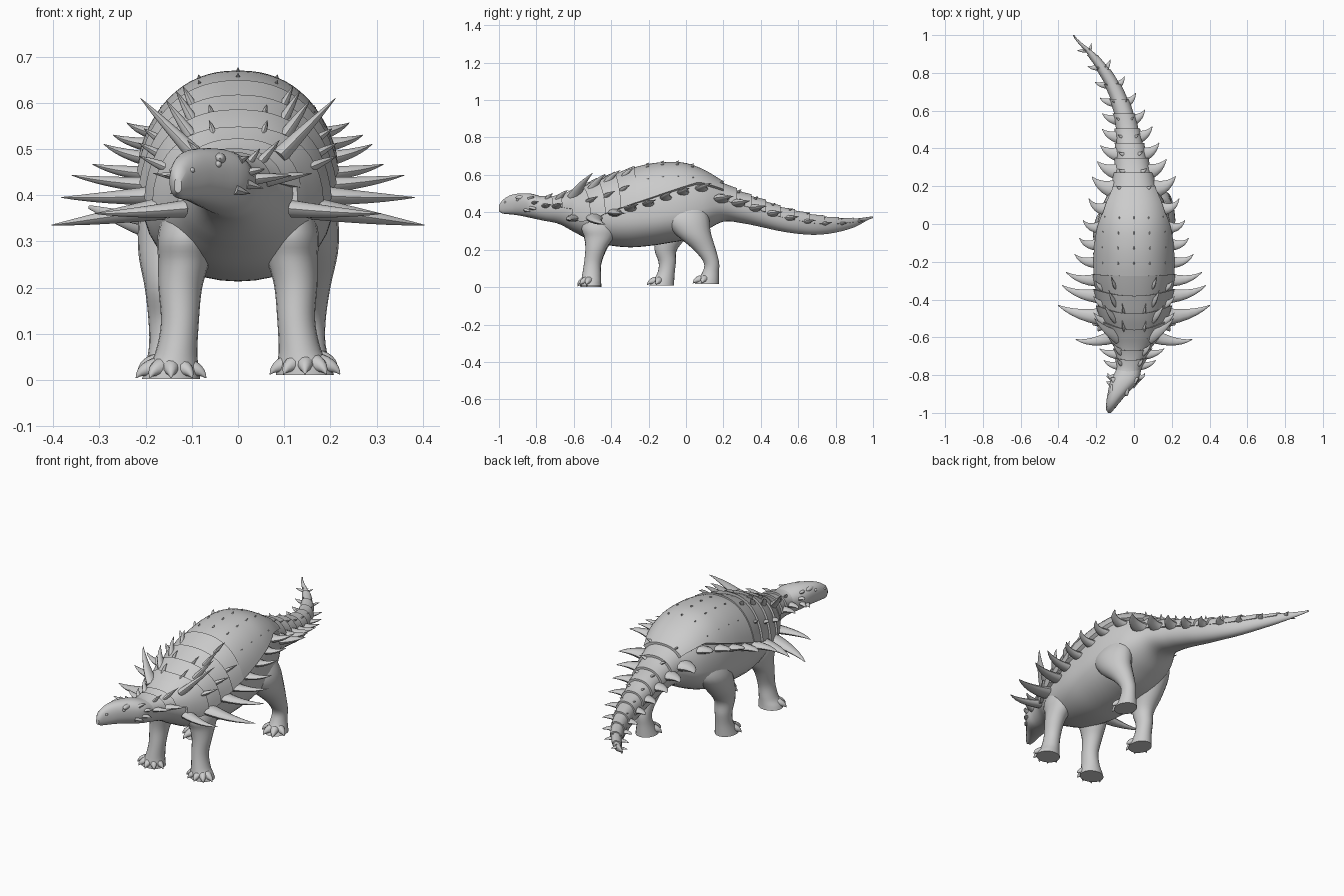
import bpy, bmesh, math
from mathutils import Vector as V

if "Cube" in bpy.data.objects:
    bpy.data.objects.remove(bpy.data.objects["Cube"])

hide = bpy.data.materials.new("grey hide")
hide.diffuse_color = (0.6, 0.6, 0.6, 1)
hide.use_nodes = True
hide.node_tree.nodes["Principled BSDF"].inputs["Base Color"].default_value = hide.diffuse_color


def finish(name, bm, angle=40):
    bmesh.ops.recalc_face_normals(bm, faces=bm.faces[:])
    me = bpy.data.meshes.new(name)
    bm.to_mesh(me)
    bm.free()
    me.materials.append(hide)
    ob = bpy.data.objects.new(name, me)
    bpy.context.collection.objects.link(ob)
    bpy.ops.object.select_all(action='DESELECT')
    ob.select_set(True)
    bpy.context.view_layer.objects.active = ob
    bpy.ops.object.shade_smooth_by_angle(angle=math.radians(angle))
    return ob


def spline(keys, t):
    """Smooth interpolation through a list of number tuples, t in 0..len-1."""
    n = len(keys) - 1
    i = min(int(t), n - 1)
    f = t - i
    p = [keys[max(0, min(n, i + k))] for k in (-1, 0, 1, 2)]
    return [b + f * ((c - a) / 2 + f * (a - 2.5 * b + 2 * c - d / 2
            + f * (1.5 * (b - c) + (d - a) / 2))) for a, b, c, d in zip(*p)]


def loft(bm, rings, closed=True):
    vs = [[bm.verts.new(p) for p in r] for r in rings]
    n = len(vs[0])
    for a, b in zip(vs, vs[1:]):
        for j in range(n if closed else n - 1):
            k = (j + 1) % n
            bm.faces.new((a[j], a[k], b[k], b[j]))
    if closed:
        bm.faces.new(vs[0])
        bm.faces.new(vs[-1])


def ball(bm, c, r):
    made = bmesh.ops.create_uvsphere(bm, u_segments=14, v_segments=8, radius=1)
    for v in made['verts']:
        v.co = V([v.co[i] * r[i] + c[i] for i in range(3)])


def spike(bm, base, tip, r, bend=(0, 0, 0), flat=0.55, wide=V((0, 1, 0))):
    """Curved horn, wide along one direction and flattened across it."""
    base, tip = V(base), V(tip)
    mid = (base + tip) / 2 + V(bend)
    rings = []
    for i in range(7):
        t = i / 6
        c = base * (1 - t) ** 2 + mid * 2 * t * (1 - t) + tip * t * t
        d = ((mid - base) * (1 - t) + (tip - mid) * t).normalized()
        u = (wide - d * wide.dot(d)).normalized()
        w = d.cross(u)
        s = r * max(0.04, (1 - t) ** 0.85)
        rings.append([c + u * s * math.cos(a) + w * s * flat * math.sin(a)
                      for a in [k * math.tau / 10 for k in range(10)]])
    loft(bm, rings)


# Cross-sections from snout to tail: y, centre x, half width, top, widest height, bottom
SEC = [(-1.0, -.13, .008, .438, .42, .405), (-.985, -.128, .02, .462, .43, .394),
       (-.95, -.113, .034, .487, .435, .39), (-.90, -.088, .052, .50, .445, .384),
       (-.83, -.05, .074, .50, .44, .37),
       (-.76, -.025, .066, .483, .43, .355), (-.68, -.01, .085, .487, .42, .338),
       (-.60, 0, .125, .515, .40, .295), (-.50, 0, .165, .56, .38, .245),
       (-.40, 0, .185, .595, .37, .222), (-.30, 0, .2, .626, .37, .213),
       (-.20, 0, .205, .65, .375, .22), (-.10, 0, .205, .66, .385, .235),
       (0, 0, .195, .653, .40, .255), (.10, 0, .168, .615, .42, .30),
       (.20, 0, .118, .555, .44, .35), (.30, -.008, .09, .505, .42, .342),
       (.40, -.02, .073, .468, .395, .322), (.50, -.035, .06, .43, .365, .30),
       (.60, -.058, .05, .405, .345, .285), (.70, -.095, .042, .383, .33, .28),
       (.80, -.15, .034, .37, .33, .292), (.90, -.225, .022, .366, .343, .32),
       (1.0, -.32, .004, .378, .373, .369)]


def section(y):
    for i in range(len(SEC) - 1):
        if y <= SEC[i + 1][0]:
            break
    return spline(SEC, i + (y - SEC[i][0]) / (SEC[i + 1][0] - SEC[i][0]))


def skin(y, a, off=0.0):
    """Point on the body at angle a (90 degrees is the back), pushed out by off."""
    _, x, w, top, mid, bot = section(y)
    h = top - mid if math.sin(a) > 0 else mid - bot
    e = .88                           # slightly squared skull and back
    if math.sin(a) < 0 and y > -.78:
        e = .95
    full = lambda v: math.copysign(abs(v) ** e, v)
    return V((x + (w + off) * full(math.cos(a)), y, mid + (h + off) * full(math.sin(a))))


# Head, trunk and tail
bm = bmesh.new()
loft(bm, [[skin(-1 + 2 * i / 110, k * math.tau / 36) for k in range(36)] for i in range(111)])
finish("body", bm)


def plate(bm, y0, y1, a0, o0, o1, lean=0.0, n=6, flare=0.0):
    """Armour over the back from angle a0 (a function of y), rim folded into the hide."""
    rings = []
    for i in range(n + 3):
        f = max(0, min(1, (i - 1) / n))
        y = y0 + (y1 - y0) * f
        off = -.012 if i in (0, n + 2) else o0 + (o1 - o0) * f
        s = a0(y)
        r = []
        for k in range(29):
            a = s + (math.pi - 2 * s) * max(0, min(1, (k - 1) / 26))
            o = -.012 if k in (0, 28) else off + flare * (1 - math.sin(a)) * (off > 0)
            r.append(skin(y - lean * math.sin(a) ** 2, a, o))
        rings.append(r)
    loft(bm, rings, False)


def trunk_edge(y):
    z = .455 + .33 * (y + .2) if y > -.2 else .455 + .3 * (y + .2)
    _, _, _, top, mid, _ = section(y)
    return math.asin(max(-.3, min(.6, (z - mid) / (top - mid))))


# Domed hip shield and overlapping neck, shoulder and tail bands
bm = bmesh.new()
plate(bm, -.28, .2, trunk_edge, .008, .012, n=24, flare=.014)
finish("hip_shield", bm, 50)
bm = bmesh.new()
for y0, y1, lean in ((-.61, -.51, .05), (-.53, -.43, .045), (-.45, -.345, .035), (-.37, -.265, .01)):
    plate(bm, y0, y1, trunk_edge, .002, .016, lean, flare=.008)
finish("shoulder_bands", bm, 35)
bm = bmesh.new()
for y0, y1 in ((-.77, -.71), (-.72, -.66), (-.67, -.60)):
    plate(bm, y0, y1, lambda y: .1, .0, .012, .01)
finish("neck_bands", bm, 35)
bm = bmesh.new()
for i in range(9):
    y = .19 + .078 * i
    plate(bm, y, y + .082, lambda y: .15, .0, .012 - .0008 * i)
finish("tail_bands", bm, 35)

# Long side spikes: base x, y, z, tip x, y, z, radius
bm = bmesh.new()
for bx, by, bz, tx, ty, tz, r in (
        (.12, -.60, .37, .31, -.61, .36, .035), (.14, -.49, .375, .403, -.43, .335, .05),
        (.16, -.38, .40, .382, -.325, .395, .043), (.17, -.295, .42, .36, -.255, .443, .038),
        (.18, -.20, .445, .315, -.16, .467, .036), (.175, -.105, .475, .29, -.075, .51, .036),
        (.165, -.015, .505, .27, .02, .53, .036), (.14, .08, .525, .24, .135, .556, .038)):
    for s in (-1, 1):
        spike(bm, (s * bx, by, bz), (s * tx, ty, tz), r, (s * .02, -.035, -.005))
finish("side_spikes", bm)

# Tail spikes, shrinking towards the tip, with a small pair above each
bm = bmesh.new()
for i in range(9):
    y = .185 + .092 * i
    size = 1.1 - i / 10
    g = (section(y + .02)[1] - section(y - .02)[1]) / .04
    for a, k in ((.25, 1), (math.pi - .25, 1), (1.1, .3), (math.pi - 1.1, .3)):
        q = size * k
        p = skin(y, a, -.01 * k)
        s = 1 if math.cos(a) > 0 else -1
        up = .12 if k == 1 else .6
        out = V((s, g * -s * .6, up)) * (.1 * q) + V((g, 1, 0)) * (.06 * q)
        spike(bm, p, p + out, .044 * q, (s * .012 * q, -.022 * q, 0))
finish("tail_spikes", bm)

# Raised spikes on the neck and shoulders: y, angle, length, radius, lean back
bm = bmesh.new()
for y, a, l, r, b in (
        (-.60, .80, .18, .036, .10), (-.50, .95, .10, .028, .07), (-.42, 1.05, .08, .024, .07),
        (-.33, 1.10, .055, .02, .05), (-.52, .40, .08, .026, .05), (-.43, .50, .07, .024, .05),
        (-.34, .60, .055, .022, .04), (-.68, .85, .07, .022, .05), (-.74, .90, .045, .018, .03),
        (-.56, 1.25, .045, .02, .05), (-.47, 1.3, .04, .018, .05),
        (-.69, .15, .10, .028, .03), (-.75, .10, .08, .024, .03), (-.81, .20, .035, .018, .02)):
    for s in (0, 1):
        ang = math.pi - a if s else a
        p = skin(y, ang, -.008)
        d = V((math.cos(ang), 0, math.sin(ang)))
        spike(bm, p, p + d * l + V((0, b, 0)), r, d * .01 + V((0, -.015, 0)))
finish("shoulder_spikes", bm)

# Tiny studs over the hip shield
bm = bmesh.new()
for i in range(4):
    y = -.21 + .08 * i
    for a in (.75, 1.22, math.pi / 2, math.pi - 1.22, math.pi - .75):
        p = skin(y, a, .006)
        spike(bm, p, p + V((math.cos(a) * .011, .012, math.sin(a) * .011)), .008, flat=.6)
finish("shield_studs", bm)

# Eyes, brow ridges, nostrils and cheek horns
bm = bmesh.new()
for s in (0, 1):
    side = lambda a: math.pi - a if s else a
    ball(bm, skin(-.9, side(.4), -.004), (.008, .01, .008))
    ball(bm, skin(-.88, side(.75), -.008), (.013, .032, .012))
    ball(bm, skin(-.965, side(.5), -.004), (.007, .009, .006))
    for y, a, l in ((-.85, -.5, .035), (-.82, -.2, .04), (-.83, .7, .025)):
        p = skin(y, side(a), -.012)
        spike(bm, p, p + V((-l if s else l, .015, -.01 if a < 0 else .012)), .022)
finish("face_details", bm)


# Legs: rows of x, y, z, half width, half depth; feet carry low spread toes
def leg(name, side, rows, toes):
    bm = bmesh.new()
    n = (len(rows) - 1) * 5
    rings = []
    for i in range(n + 1):
        x, y, z, rx, ry = spline(rows, i / 5)
        rings.append([V((side * (x + rx * math.cos(a)), y + ry * math.sin(a), z))
                      for a in [k * math.tau / 20 for k in range(20)]])
    loft(bm, rings)
    x, y, z, rx, ry = rows[-1]
    for k in range(toes):
        a = math.radians(-160 + 140 * k / (toes - 1))
        d = V((side * math.cos(a), math.sin(a), 0))
        c = V((side * x, y, z + .008))
        knuckle = c + V((d.x * rx, d.y * ry, 0)) * .62
        spike(bm, knuckle + V((0, 0, .016)), c + V((d.x * rx, d.y * ry, 0)) * 1.28 - V((0, 0, .006)),
              .022, V((d.x * .01, d.y * .01, .008)), 1.0, V((-d.y, d.x, 0)))
    finish(name, bm, 50)


front = [(.10, -.44, .40, .055, .09), (.112, -.46, .32, .062, .098), (.117, -.465, .265, .056, .078),
         (.125, -.482, .205, .047, .056), (.126, -.499, .13, .041, .046), (.134, -.505, .065, .046, .05),
         (.142, -.508, .03, .058, .054), (.145, -.508, .01, .063, .056)]
leg("front_leg_right", 1, front, 5)
leg("front_leg_left", -1, [(x, y, z - .008, a, b) for x, y, z, a, b in front], 5)
leg("hind_leg_right", 1, [
    (.11, .01, .46, .05, .09), (.135, .0, .375, .075, .122), (.15, .035, .29, .068, .098),
    (.152, .10, .20, .048, .06), (.152, .136, .13, .038, .041), (.15, .131, .075, .04, .045),
    (.15, .112, .018, .054, .064)], 4)
leg("hind_leg_left", -1, [
    (.11, .0, .46, .05, .09), (.135, -.025, .37, .075, .115), (.15, -.07, .28, .066, .088),
    (.152, -.108, .20, .05, .06), (.152, -.1, .13, .042, .046), (.15, -.108, .07, .043, .047),
    (.15, -.13, .01, .055, .066)], 4)
